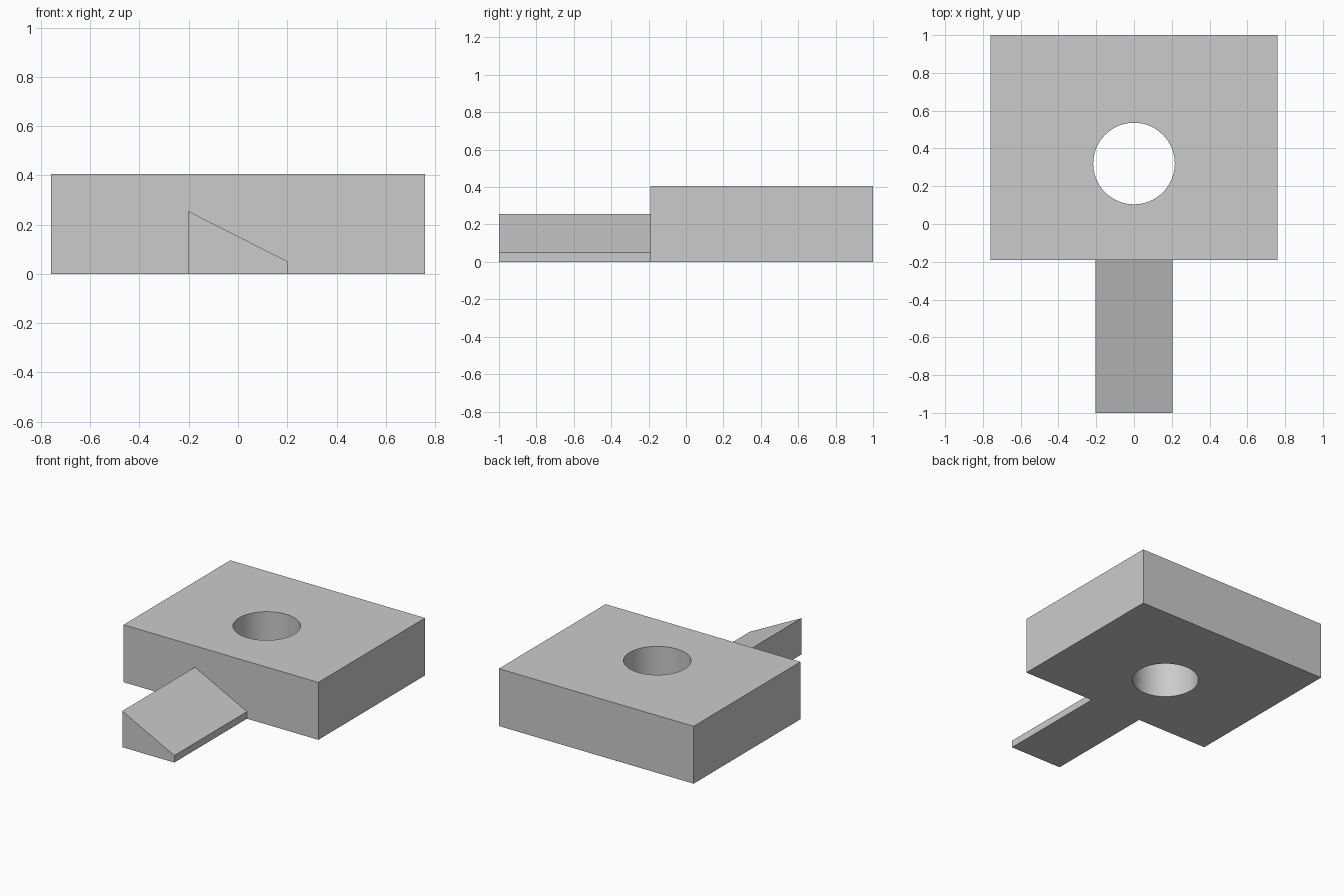
import bpy
import bmesh
import math
from mathutils import Vector

cube = bpy.data.objects.get("Cube")
if cube:
    bpy.data.objects.remove(cube, do_unlink=True)

# One plain grey for the whole model
grey = bpy.data.materials.new("plain_grey")
grey.use_nodes = True
colour = (0.6, 0.6, 0.6, 1)
grey.diffuse_color = colour
grey.node_tree.nodes["Principled BSDF"].inputs["Base Color"].default_value = colour

FRONT, JOINT, BACK = -1.0, -0.19, 1.0
HALF_WIDTH, HEIGHT = 0.76, 0.405
HOLE_CENTRE, HOLE_RADIUS = 0.32, 0.216


def extrude_profile(name, points, y0, y1):
    """Extrude an (x, z) outline along y."""
    bm = bmesh.new()
    face = bm.faces.new([bm.verts.new((x, y0, z)) for x, z in points])
    result = bmesh.ops.extrude_face_region(bm, geom=[face])
    verts = [v for v in result["geom"] if isinstance(v, bmesh.types.BMVert)]
    bmesh.ops.translate(bm, verts=verts, vec=Vector((0, y1 - y0, 0)))
    bmesh.ops.recalc_face_normals(bm, faces=bm.faces)
    mesh = bpy.data.meshes.new(name)
    bm.to_mesh(mesh)
    bm.free()
    mesh.materials.append(grey)
    obj = bpy.data.objects.new(name, mesh)
    bpy.context.collection.objects.link(obj)
    return obj


# Main block
block = extrude_profile("block", [(-HALF_WIDTH, 0), (HALF_WIDTH, 0),
                                  (HALF_WIDTH, HEIGHT), (-HALF_WIDTH, HEIGHT)], JOINT, BACK)

# Sloped tongue at the front
extrude_profile("sloped_tongue", [(-0.203, 0), (0.203, 0), (0.203, 0.05), (-0.203, 0.255)],
                FRONT, JOINT)

# Round through hole
bpy.ops.mesh.primitive_cylinder_add(vertices=64, radius=HOLE_RADIUS, depth=HEIGHT * 3,
                                    location=(0, HOLE_CENTRE, HEIGHT / 2))
cutter = bpy.context.object
cutter.name = "hole_cutter"
cutter.data.materials.append(grey)
cut = block.modifiers.new("hole", "BOOLEAN")
cut.operation = "DIFFERENCE"
cut.solver = "EXACT"
cut.object = cutter

# Apply the cut, then smooth the hole wall
bpy.ops.object.select_all(action="DESELECT")
block.select_set(True)
bpy.context.view_layer.objects.active = block
bpy.ops.object.modifier_apply(modifier=cut.name)
bpy.data.objects.remove(cutter, do_unlink=True)
bpy.ops.object.shade_smooth_by_angle(angle=math.radians(30))
